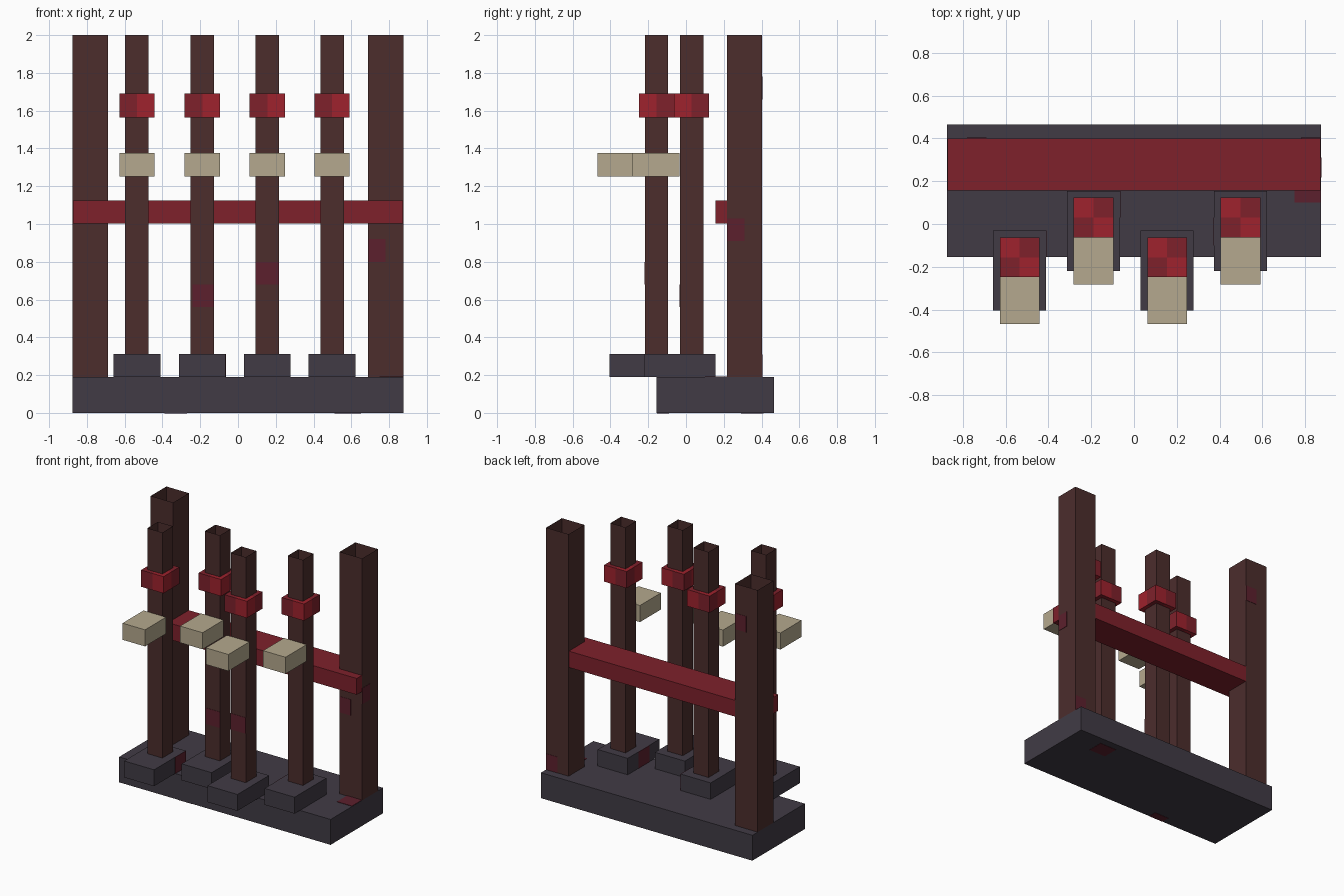
import bpy, bmesh

cube = bpy.data.objects.get("Cube")
if cube:
    bpy.data.objects.remove(cube, do_unlink=True)


def material(name, hex_code):
    """Flat material from an sRGB hex code."""
    srgb = [int(hex_code[i:i + 2], 16) / 255 for i in (0, 2, 4)]
    lin = [c / 12.92 if c < 0.04 else ((c + 0.055) / 1.055) ** 2.4 for c in srgb]
    m = bpy.data.materials.new(name)
    m.use_nodes = True
    m.diffuse_color = (*lin, 1)
    m.node_tree.nodes["Principled BSDF"].inputs["Base Color"].default_value = (*lin, 1)
    return m


WOOD = material("dark_wood", "4C2D2C")
STONE = material("dark_stone", "413B45")
RED = material("deep_red", "7E212B")
BRIGHT = material("bright_red", "9F222D")
BEIGE = material("beige", "B5A98E")
STAIN = material("red_stain", "5C202D")


def box(name, x, y, z, mats, open_ends=False, tiled=False):
    """Box from (min, max) ranges; may lack top and bottom, or carry 2x2 tiles."""
    bm = bmesh.new()
    bmesh.ops.create_cube(bm, size=1)
    if open_ends:
        caps = [f for f in bm.faces if abs(f.normal.z) > 0.5]
        bmesh.ops.delete(bm, geom=caps, context='FACES_ONLY')
    if tiled:
        bmesh.ops.subdivide_edges(bm, edges=bm.edges[:], cuts=1, use_grid_fill=True)
        bm.normal_update()
        for f in bm.faces:
            c, n = f.calc_center_median(), f.normal
            if abs(n.z) > 0.5:
                f.material_index = int(c.x * c.y < 0)
            elif abs(n.y) > 0.5:
                f.material_index = int(c.x > 0)
            else:
                f.material_index = int(c.y < 0)
    for v in bm.verts:
        for i, (lo, hi) in enumerate((x, y, z)):
            v.co[i] = (lo + hi) / 2 + v.co[i] * (hi - lo)
    me = bpy.data.meshes.new(name)
    bm.to_mesh(me)
    bm.free()
    for m in mats:
        me.materials.append(m)
    ob = bpy.data.objects.new(name, me)
    bpy.context.collection.objects.link(ob)
    return ob


def around(c, half):
    return (c - half, c + half)


# Base slab, tall rear posts and the cross beam
box("base", (-0.875, 0.875), (-0.155, 0.465), (0, 0.19), [STONE])
for side, cx in (("right", -0.782), ("left", 0.782)):
    box(side + "_tall_post", around(cx, 0.093), (0.218, 0.403), (0.19, 2), [WOOD], open_ends=True)
box("cross_beam", (-0.873, 0.873), (0.157, 0.401), (1.003, 1.125), [RED])

# Four slim posts, alternately forward and back
for i, cx in enumerate((-0.535, -0.189, 0.155, 0.498)):
    cy = 0.03 if i % 2 else -0.156
    tag = "_" + str(i + 1)
    box("foot" + tag, around(cx, 0.124), (cy - 0.249, cy + 0.125), (0.19, 0.313), [STONE])
    box("slim_post" + tag, around(cx, 0.062), around(cy, 0.062), (0.313, 2), [WOOD], open_ends=True)
    box("collar" + tag, around(cx, 0.093), around(cy, 0.093), (1.565, 1.69), [RED, BRIGHT], tiled=True)
    box("block" + tag, around(cx, 0.093), (cy - 0.312, cy - 0.064), (1.252, 1.376), [BEIGE])


def stain(name, axis, at, a, b):
    """Thin plate lying across one axis."""
    ranges = [a, b]
    ranges.insert(axis, around(at, 0.002))
    box(name, *ranges, [STAIN])


# Stains on the posts
stain("stain_slim_post_2", 1, -0.032, (-0.24, -0.127), (0.56, 0.68))
stain("stain_slim_post_3", 1, -0.218, (0.093, 0.217), (0.68, 0.8))
stain("stain_left_post_front", 1, 0.218, (0.69, 0.782), (0.8, 0.92))
stain("stain_left_post_side", 0, 0.875, (0.218, 0.31), (0.91, 1.03))
stain("stain_left_post_back", 1, 0.403, (0.782, 0.875), (0.19, 0.31))
stain("stain_right_post_back", 1, 0.403, (-0.782, -0.69), (1.66, 1.78))

# Stains on the feet
stain("stain_foot_1", 0, -0.411, (-0.155, -0.031), (0.19, 0.313))
stain("stain_foot_2", 0, -0.065, (0.03, 0.155), (0.19, 0.313))
stain("stain_foot_4", 0, 0.374, (-0.1, 0.03), (0.19, 0.313))

# Stains on the base, above and below
for name, at, x, y in (("stain_base_top", 0.19, (0.75, 0.873), (0.1, 0.218)),
                       ("stain_base_under_back", 0.001, (0.51, 0.65), (0.29, 0.41)),
                       ("stain_base_under_front", 0.001, (-0.39, -0.27), (-0.154, -0.09))):
    box(name, x, y, around(at, 0.003), [STAIN])
